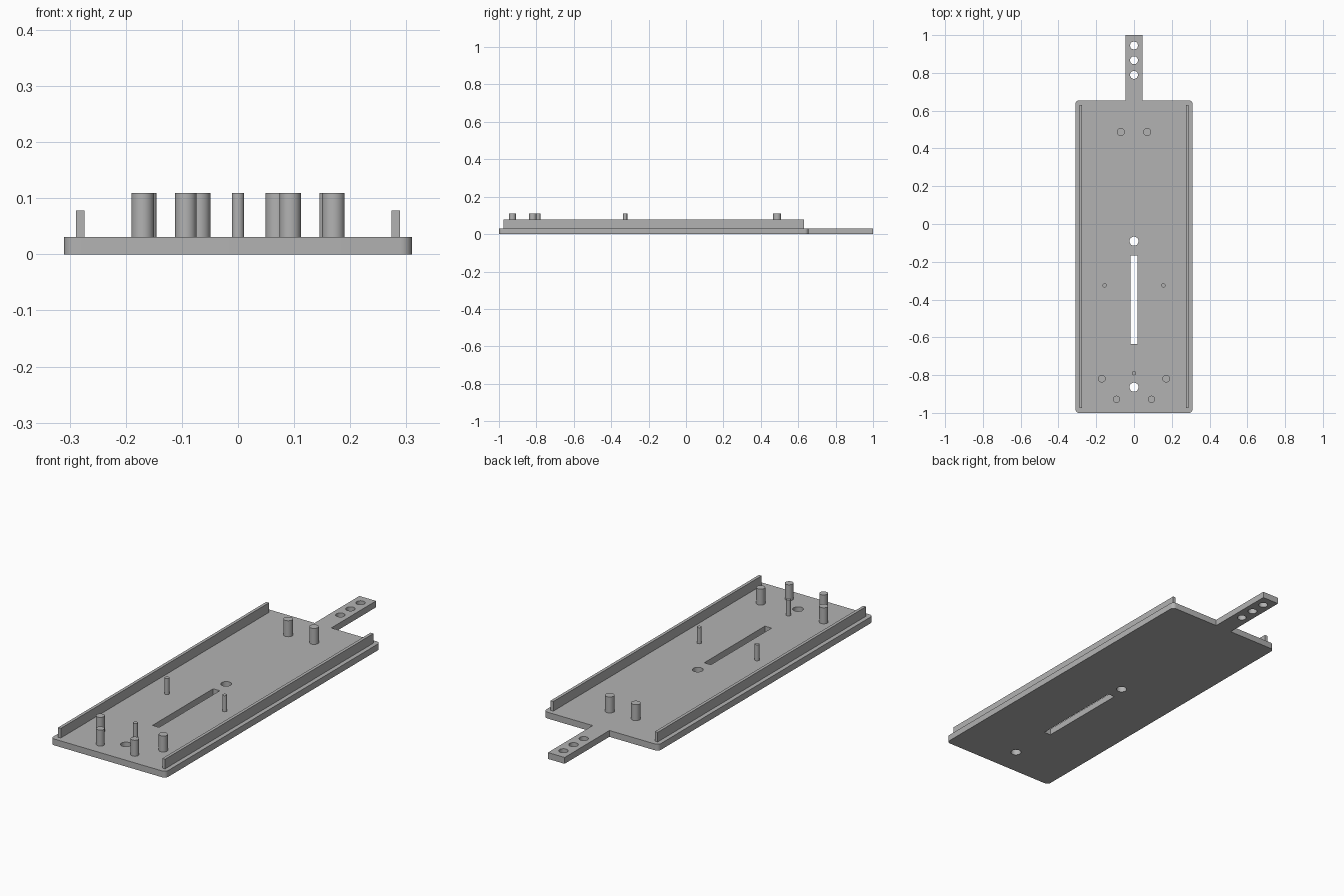
import bpy
import bmesh
from math import sin, cos, pi, radians

cube = bpy.data.objects.get("Cube")
if cube:
    bpy.data.objects.remove(cube, do_unlink=True)

grey = bpy.data.materials.new("plain grey")
grey.use_nodes = True
COLOUR = (0.45, 0.45, 0.45, 1)
grey.diffuse_color = COLOUR
grey.node_tree.nodes["Principled BSDF"].inputs["Base Color"].default_value = COLOUR

PLATE_TOP = 0.031
RAIL_TOP = 0.078
POST_TOP = 0.109
HALF_W, FRONT, BACK = 0.31, -1.0, 0.655
TAB_W, TAB_END = 0.045, 1.0


def arc(x, y, r, start, sweep, steps):
    return [(x + r * cos(start + sweep * i / steps), y + r * sin(start + sweep * i / steps))
            for i in range(steps + 1)]


def circle(x, y, r, steps=32):
    return arc(x, y, r, 0, 2 * pi, steps)[:-1]


def rectangle(x0, x1, y0, y1):
    return [(x0, y0), (x1, y0), (x1, y1), (x0, y1)]


def slab(name, loops, z0, z1):
    """Extrude an outline (first loop) with holes (other loops)."""
    curve = bpy.data.curves.new(name + " outline", 'CURVE')
    curve.dimensions = '2D'
    curve.fill_mode = 'BOTH'
    curve.extrude = (z1 - z0) / 2
    for loop in loops:
        spline = curve.splines.new('POLY')
        spline.points.add(len(loop) - 1)
        for point, (x, y) in zip(spline.points, loop):
            point.co = (x, y, 0, 1)
        spline.use_cyclic_u = True
    temp = bpy.data.objects.new(name + " outline", curve)
    bpy.context.collection.objects.link(temp)
    bpy.context.view_layer.update()
    mesh = bpy.data.meshes.new_from_object(temp.evaluated_get(bpy.context.evaluated_depsgraph_get()))
    bpy.data.objects.remove(temp, do_unlink=True)
    bpy.data.curves.remove(curve)

    # weld caps to walls and lift into place
    bm = bmesh.new()
    bm.from_mesh(mesh)
    bmesh.ops.remove_doubles(bm, verts=bm.verts, dist=1e-5)
    bmesh.ops.recalc_face_normals(bm, faces=bm.faces)
    bmesh.ops.translate(bm, verts=bm.verts, vec=(0, 0, (z0 + z1) / 2))
    bm.to_mesh(mesh)
    bm.free()
    mesh.name = name
    mesh.materials.clear()
    mesh.materials.append(grey)
    obj = bpy.data.objects.new(name, mesh)
    bpy.context.collection.objects.link(obj)
    bpy.ops.object.select_all(action='DESELECT')
    obj.select_set(True)
    bpy.context.view_layer.objects.active = obj
    bpy.ops.object.shade_smooth_by_angle(angle=radians(30))
    return obj


# base plate with rounded corners and a square-ended tab
R = 0.02
cx = HALF_W - R
outline = (arc(-cx, FRONT + R, R, pi, pi / 2, 6)
           + arc(cx, FRONT + R, R, -pi / 2, pi / 2, 6)
           + arc(cx, BACK - R, R, 0, pi / 2, 6)
           + [(TAB_W, BACK), (TAB_W, TAB_END), (-TAB_W, TAB_END), (-TAB_W, BACK)]
           + arc(-cx, BACK - R, R, pi / 2, pi / 2, 6))

# through holes and the long slot
holes = [circle(0, y, 0.021) for y in (0.945, 0.867, 0.789)]
holes += [circle(0, y, 0.024) for y in (-0.091, -0.864)]
holes.append(rectangle(-0.018, 0.018, -0.634, -0.166))
slab("base_plate", [outline] + holes, 0, PLATE_TOP)

# mirrored side rails and posts
for side, s in (("left", 1), ("right", -1)):
    a, b = sorted((0.274 * s, 0.289 * s))
    slab(side + "_rail", [rectangle(a, b, -0.975, 0.631)], PLATE_TOP, RAIL_TOP)
    for label, x, y, r in (("back_post", 0.07, 0.487, 0.021),
                           ("middle_pin", 0.156, -0.325, 0.011),
                           ("outer_front_post", 0.17, -0.819, 0.02),
                           ("inner_front_post", 0.093, -0.928, 0.019)):
        slab(side + "_" + label, [circle(x * s, y, r)], PLATE_TOP, POST_TOP)

# single centre pin
slab("centre_pin", [circle(0, -0.79, 0.011)], PLATE_TOP, POST_TOP)
